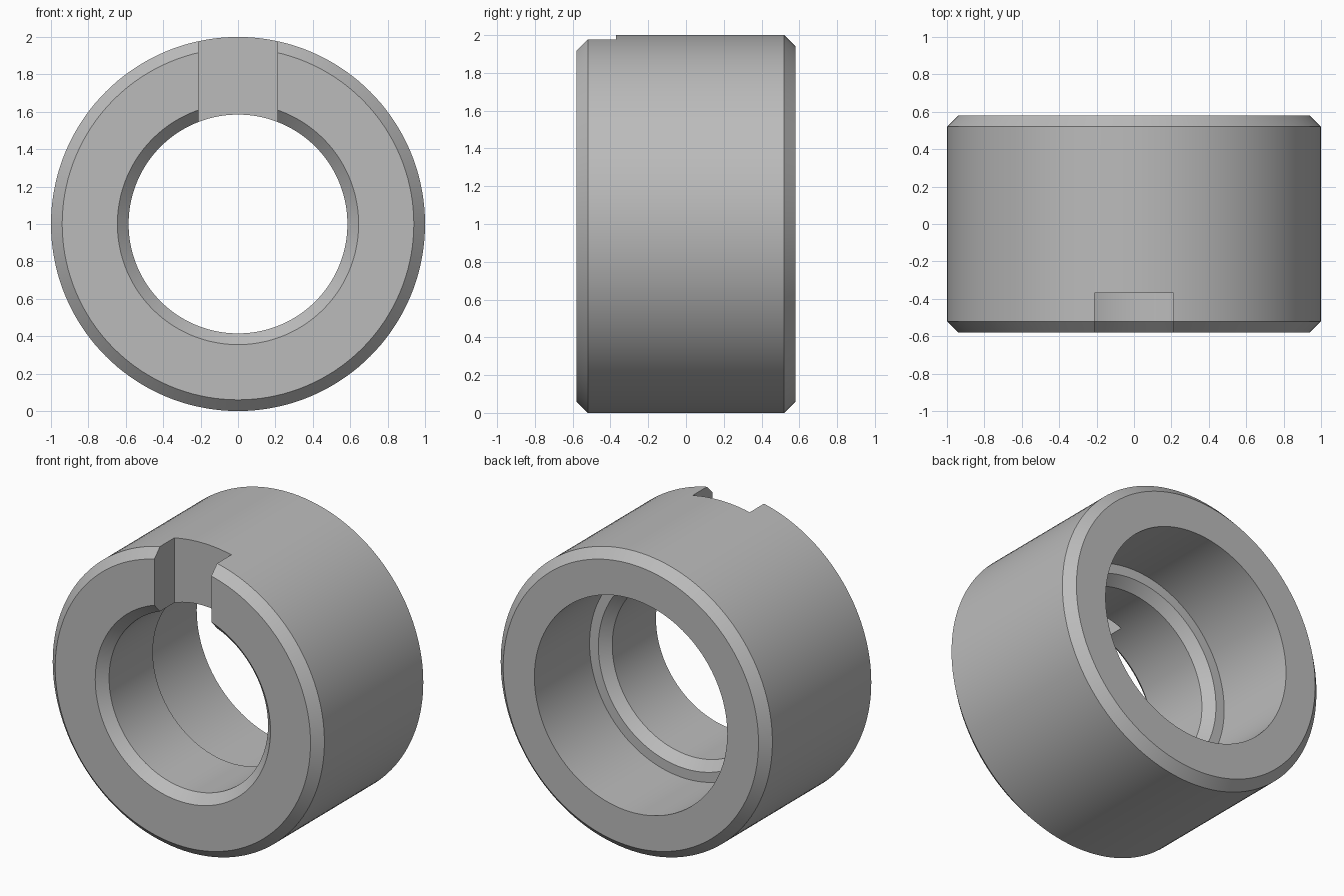
import bpy, bmesh, math
from mathutils import Vector

if "Cube" in bpy.data.objects:
    bpy.data.objects.remove(bpy.data.objects["Cube"])

R, HALF, CH = 1.0, 0.58, 0.06        # outer radius, half length, chamfer
BORE, COUNTERBORE, LEDGE = 0.585, 0.71, 0.0
SLOT_W, SLOT_BACK = 0.21, -0.37      # slot half width and rear wall

steel = bpy.data.materials.new("plain_grey")
steel.use_nodes = True
colour = (0.5, 0.5, 0.5, 1)
steel.diffuse_color = colour
steel.node_tree.nodes["Principled BSDF"].inputs["Base Color"].default_value = colour


def add_object(name, bm):
    bmesh.ops.recalc_face_normals(bm, faces=bm.faces)
    mesh = bpy.data.meshes.new(name)
    bm.to_mesh(mesh)
    bm.free()
    mesh.materials.append(steel)
    obj = bpy.data.objects.new(name, mesh)
    bpy.context.collection.objects.link(obj)
    return obj


# Collar: closed (radius, y) section turned around the y axis
section = [
    (R - CH, -HALF), (R, -HALF + CH), (R, HALF - CH), (R - CH, HALF),
    (COUNTERBORE, HALF), (COUNTERBORE, LEDGE), (BORE + CH, LEDGE),
    (BORE, LEDGE - CH), (BORE, -HALF + CH), (BORE + CH, -HALF),
]
bm = bmesh.new()
verts = [bm.verts.new((0, y, 1 + r)) for r, y in section]
edges = [bm.edges.new((verts[i - 1], verts[i])) for i in range(len(verts))]
bmesh.ops.spin(bm, geom=verts + edges, cent=(0, 0, 1), axis=(0, 1, 0),
               angle=math.tau, steps=144, use_merge=True)
bmesh.ops.remove_doubles(bm, verts=bm.verts, dist=1e-5)
collar = add_object("slotted_collar", bm)

# Slot cutter through the top of the front face
bm = bmesh.new()
bmesh.ops.create_cube(bm, size=1)
bmesh.ops.scale(bm, vec=(2 * SLOT_W, 1, 1.2), verts=bm.verts)
bmesh.ops.translate(bm, vec=Vector((0, SLOT_BACK - 0.5, 1.75)), verts=bm.verts)
cutter = add_object("slot_cutter", bm)

cut = collar.modifiers.new("slot", "BOOLEAN")
cut.operation = "DIFFERENCE"
cut.solver = "EXACT"
cut.object = cutter

bpy.ops.object.select_all(action="DESELECT")
collar.select_set(True)
bpy.context.view_layer.objects.active = collar
bpy.ops.object.modifier_apply(modifier=cut.name)
bpy.data.objects.remove(cutter)
bpy.ops.object.shade_smooth_by_angle(angle=math.radians(30))
